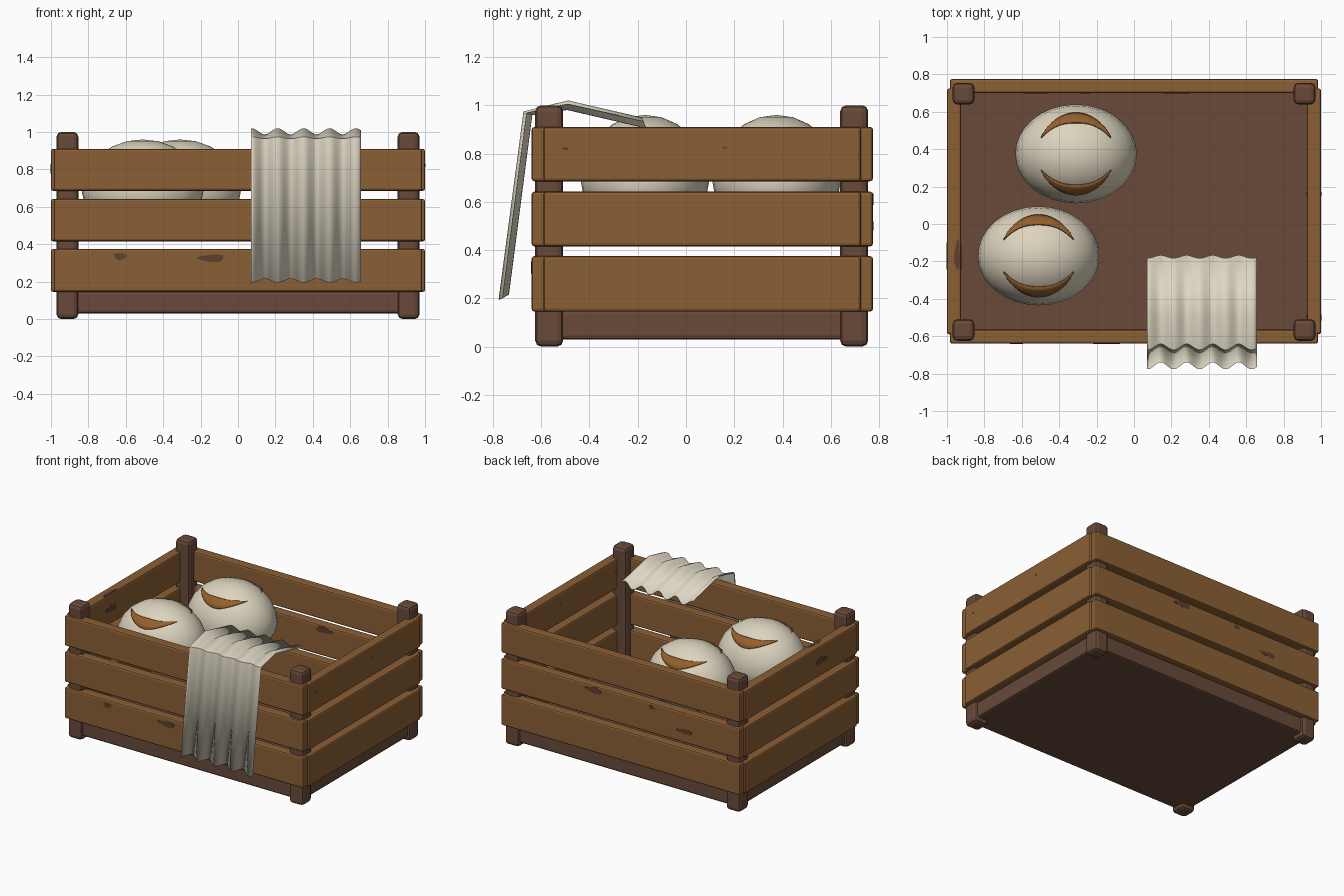
import bpy, bmesh, math
from mathutils import Vector, Matrix

cube = bpy.data.objects.get("Cube")
if cube:
    bpy.data.objects.remove(cube)


def material(name, rgb):
    m = bpy.data.materials.new(name)
    m.use_nodes = True
    m.diffuse_color = (*rgb, 1)
    m.node_tree.nodes["Principled BSDF"].inputs["Base Color"].default_value = (*rgb, 1)
    return m


PLANK = material("plank_brown", (0.26, 0.115, 0.035))
DARK = material("dark_wood", (0.14, 0.068, 0.042))
STAIN = material("stain_brown", (0.11, 0.052, 0.025))
CREAM = material("loaf_cream", (0.72, 0.66, 0.52))
CLOTH = material("cloth_cream", (0.73, 0.68, 0.55))
CRUST = material("crust_brown", (0.30, 0.115, 0.026))


def make(name, bm, mat, smooth=False):
    bmesh.ops.recalc_face_normals(bm, faces=bm.faces)
    mesh = bpy.data.meshes.new(name)
    bm.to_mesh(mesh)
    bm.free()
    mesh.materials.append(mat)
    for p in mesh.polygons:
        p.use_smooth = smooth
    ob = bpy.data.objects.new(name, mesh)
    bpy.context.collection.objects.link(ob)
    return ob


def box(name, lo, hi, mat, bevel, segments=2):
    lo, hi = Vector(lo), Vector(hi)
    bm = bmesh.new()
    bmesh.ops.create_cube(bm, size=1, matrix=Matrix.Translation((lo + hi) / 2)
                          @ Matrix.Diagonal((*(hi - lo), 1)))
    ob = make(name, bm, mat)
    mod = ob.modifiers.new("Bevel", 'BEVEL')
    mod.width, mod.segments = bevel, segments
    return ob


def stain(name, centre, radii, axis):
    """Thin irregular spot lying on a face across the given axis."""
    n = 14
    bm = bmesh.new()
    ring = []
    for i in range(n):
        a = math.tau * i / n
        r = 1 + 0.15 * math.sin(3 * a + centre[0] * 9)
        p = [radii[0] * r * math.cos(a), radii[1] * r * math.sin(a)]
        p.insert(axis, 0)
        ring.append(bm.verts.new(Vector(centre) + Vector(p)))
    face = bm.faces.new(ring)
    out = bmesh.ops.extrude_face_region(bm, geom=[face])
    shift = Vector([0.003 if k == axis else 0 for k in range(3)])
    top = [v for v in out["geom"] if isinstance(v, bmesh.types.BMVert)]
    bmesh.ops.translate(bm, verts=top, vec=shift)
    for v in bm.verts:
        v.co -= shift / 2
    make(name, bm, STAIN)


# Crate floor and corner posts
box("crate_floor", (-0.95, -0.605, 0.03), (0.95, 0.735, 0.15), DARK, 0.015)
for side, x in (("right", -0.912), ("left", 0.912)):
    for end, y in (("front", -0.567), ("back", 0.697)):
        box(f"{end}_{side}_post", (x - 0.058, y - 0.058, 0),
            (x + 0.058, y + 0.058, 1.0), DARK, 0.025)

# Three rows of slats on every wall
for row, (z0, z1) in enumerate(((0.145, 0.375), (0.415, 0.642), (0.685, 0.91)), 1):
    for name, y0 in (("front", -0.64), ("back", 0.7)):
        box(f"{name}_slat_{row}", (-0.985, y0, z0), (0.985, y0 + 0.075, z1), PLANK, 0.012)
    for name, x0 in (("right", -1.0), ("left", 0.925)):
        box(f"{name}_slat_{row}", (x0, -0.59, z0), (x0 + 0.075, 0.725, z1), PLANK, 0.012)

# Wood stains, repeated on the inner and outer faces of a slat
long_stains = (("front", -0.63, 0.335, 0.033, 0.018), ("front", -0.14, 0.325, 0.07, 0.02),
               ("back", 0.22, 0.61, 0.07, 0.022), ("back", -0.26, 0.61, 0.025, 0.014),
               ("back", -0.53, 0.5, 0.065, 0.017))
for i, (wall, x, z, rx, rz) in enumerate(long_stains):
    for j, y in enumerate((-0.64, -0.565) if wall == "front" else (0.7, 0.775)):
        stain(f"{wall}_stain_{i}_{j}", (x, y, z), (rx, rz), 1)
side_stains = ((-1, -0.17, 0.8, 0.07, 0.025), (1, -0.5, 0.82, 0.015, 0.006),
               (1, 0.16, 0.825, 0.01, 0.004))
for i, (s, y, z, ry, rz) in enumerate(side_stains):
    for j, x in enumerate((0.925, 1.0)):
        stain(f"side_stain_{i}_{j}", (s * x, y, z), (ry, rz), 0)
stain("rim_stain", (-0.945, -0.17, 0.91), (0.015, 0.08), 2)

# Round loaves with two curved slashes each
RX, RY, RZ = 0.325, 0.265, 0.28


def slash(name, centre, s):
    """Crescent plate that follows the loaf surface."""
    bm = bmesh.new()
    n, m = 20, 3
    grid = []
    for i in range(n + 1):
        t = 2 * i / n - 1
        x = 0.185 * t
        inner = 0.085 + 0.08 * (1 - abs(t) ** 2.5)
        outer = 0.085 + 0.132 * (1 - t * t) ** 0.8
        col = []
        for j in range(m + 1):
            y = s * (inner + (outer - inner) * j / m)
            z = RZ * math.sqrt(1 - (x / RX) ** 2 - (y / RY) ** 2)
            col.append(bm.verts.new(centre + Vector((x, y, z)) * 1.008))
        grid.append(col)
    for a, b in zip(grid, grid[1:]):
        for j in range(m):
            bm.faces.new((a[j], b[j], b[j + 1], a[j + 1]))
    bmesh.ops.remove_doubles(bm, verts=bm.verts, dist=0.0005)
    ob = make(name, bm, CRUST, True)
    mod = ob.modifiers.new("Thickness", 'SOLIDIFY')
    mod.thickness, mod.offset = 0.008, 0


for label, x, y in (("front", -0.51, -0.17), ("back", -0.31, 0.375)):
    c = Vector((x, y, 0.68))
    bm = bmesh.new()
    bmesh.ops.create_uvsphere(bm, u_segments=32, v_segments=12, radius=1)
    for v in bm.verts:
        height = RZ if v.co.z > 0 else 0.2
        v.co = c + Vector((v.co.x * RX, v.co.y * RY, v.co.z * height))
    make(f"{label}_loaf", bm, CREAM, True)
    for part, s in (("front", -1), ("back", 1)):
        slash(f"{label}_loaf_{part}_slash", c, s)

# Rippled cloth draped over the front wall
path = [Vector(p) for p in ((-0.175, 0.927), (-0.49, 1.0), (-0.655, 0.967), (-0.755, 0.205))]
bm = bmesh.new()
cols, rows = 48, []
for i, p in enumerate(path):
    d = (path[min(i + 1, 3)] - path[max(i - 1, 0)]).normalized()
    normal = Vector((d.y, -d.x))
    row = []
    for k in range(cols + 1):
        x = 0.07 + 0.585 * k / cols
        wave = math.cos(math.tau * (x - 0.073) / 0.139)
        q = p + normal * 0.017 * wave
        if i in (0, 3):
            q = q + d * 0.012 * wave
        row.append(bm.verts.new((x, q.x, q.y)))
    rows.append(row)
for a, b in zip(rows, rows[1:]):
    for k in range(cols):
        bm.faces.new((a[k], a[k + 1], b[k + 1], b[k]))
cloth = make("draped_cloth", bm, CLOTH, True)
mod = cloth.modifiers.new("Thickness", 'SOLIDIFY')
mod.thickness, mod.offset = 0.006, 0
bpy.context.view_layer.objects.active = cloth
cloth.select_set(True)
bpy.ops.object.shade_smooth_by_angle(angle=math.radians(40))
